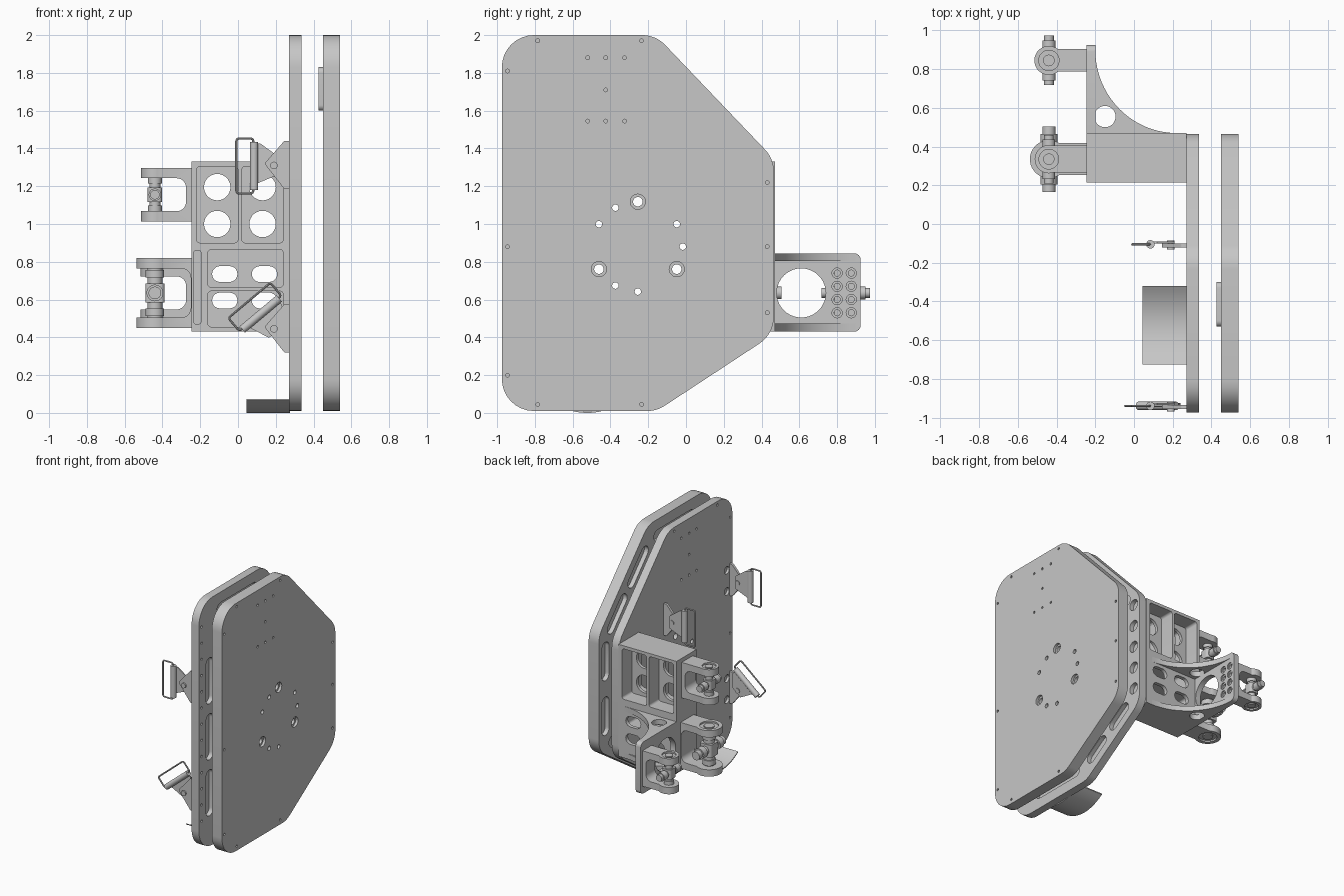
import bpy, bmesh, math
from mathutils import Vector

cube = bpy.data.objects.get("Cube")
if cube:
    bpy.data.objects.remove(cube)

GREY = (0.57, 0.57, 0.57, 1)
metal = bpy.data.materials.new("grey metal")
metal.use_nodes = True
metal.diffuse_color = GREY
metal.node_tree.nodes["Principled BSDF"].inputs["Base Color"].default_value = GREY

ORDER = {"x": lambda a, b, c: (c, a, b), "y": lambda a, b, c: (a, c, b), "z": lambda a, b, c: (a, b, c)}


# Profile helpers: each returns a list of 2D points
def circle(a, b, r, n=28):
    return [(a + r * math.cos(math.tau * i / n), b + r * math.sin(math.tau * i / n)) for i in range(n)]


def rect(a0, a1, b0, b1):
    return [(a0, b0), (a1, b0), (a1, b1), (a0, b1)]


def rounded(corners, r, n=8):
    pts = []
    for i, p in enumerate(corners):
        p = Vector(p)
        u = (Vector(corners[i - 1]) - p).normalized()
        v = (Vector(corners[(i + 1) % len(corners)]) - p).normalized()
        half = u.angle(v) / 2
        mid = p + (u + v).normalized() * (r / math.sin(half))
        s = p + u * (r / math.tan(half)) - mid
        e = p + v * (r / math.tan(half)) - mid
        turn = s.angle(e)
        for k in range(n + 1):
            t = k / n
            pts.append(tuple(mid + (s * math.sin((1 - t) * turn) + e * math.sin(t * turn)) / math.sin(turn)))
    return pts


def capsule(p, q, r):
    p, q = Vector(p), Vector(q)
    d = (q - p).normalized()
    a = math.atan2(d.y, d.x)
    pts = []
    for c, start in ((q, a - math.pi / 2), (p, a + math.pi / 2)):
        pts += [(c.x + r * math.cos(start + math.pi * k / 10), c.y + r * math.sin(start + math.pi * k / 10)) for k in range(11)]
    return pts


# Solid helpers: a part is a list of (profile, axis, low, high) extrusions
def make(name, solids):
    bm = bmesh.new()
    for pts, axis, lo, hi in solids:
        low = [bm.verts.new(ORDER[axis](a, b, lo)) for a, b in pts]
        high = [bm.verts.new(ORDER[axis](a, b, hi)) for a, b in pts]
        bm.faces.new(low)
        bm.faces.new(high)
        for i in range(len(pts)):
            bm.faces.new((low[i - 1], low[i], high[i], high[i - 1]))
    bmesh.ops.recalc_face_normals(bm, faces=bm.faces)
    mesh = bpy.data.meshes.new(name)
    bm.to_mesh(mesh)
    bm.free()
    mesh.materials.append(metal)
    ob = bpy.data.objects.new(name, mesh)
    bpy.context.collection.objects.link(ob)
    return ob


def select(ob):
    bpy.ops.object.select_all(action="DESELECT")
    ob.select_set(True)
    bpy.context.view_layer.objects.active = ob


def cut(ob, solids):
    cutter = make("cutter", solids)
    cutter.hide_render = True
    mod = ob.modifiers.new("cut", "BOOLEAN")
    mod.object, mod.solver, mod.use_self = cutter, "EXACT", True
    select(ob)
    bpy.ops.object.modifier_apply(modifier=mod.name)
    bpy.data.objects.remove(cutter)


# Two large panels: through holes, shallow screw holes, pockets facing the gap
outline = rounded([(-0.975, 0.01), (-0.155, 0.01), (0.465, 0.417), (0.465, 1.345), (-0.16, 2.0), (-0.975, 2.0)], 0.17)
rim = [(-0.945, z) for z in (0.2, 0.88, 1.81)] + [(0.43, z) for z in (0.53, 0.88, 1.22)]
rim += [(y, z) for y in (-0.785, -0.235) for z in (0.045, 1.97)]
grid = [(y, z) for y in (-0.52, -0.425, -0.325) for z in (1.545, 1.88)] + [(-0.425, 1.71)]
ring = lambda deg: (-0.255 + 0.238 * math.cos(math.radians(deg)), 0.88 + 0.238 * math.sin(math.radians(deg)))
bolts = [ring(d) for d in (0, 30, 120, 150, 240, 270)]
mounts = [ring(d) for d in (90, 210, 330)]
slots = [((-0.7, 1.87), (-0.28, 1.87)), ((-0.12, 1.8), (0.05, 1.62)), ((0.15, 1.52), (0.31, 1.35)),
         ((-0.1, 0.18), (0.03, 0.265)), ((0.16, 0.35), (0.29, 0.435)), ((-0.7, 0.14), (-0.28, 0.14))]
slots += [((-0.84, z), (-0.84, z + 0.28)) for z in (0.3, 0.75, 1.2)]
for name, x0, x1, face, side in (("outer_panel", 0.45, 0.54, 0.45, 0.54), ("inner_panel", 0.27, 0.335, 0.335, 0.27)):
    panel = make(name, [(outline, "x", x0, x1)])
    cut(panel, [(circle(y, z, 0.017), "x", 0, 1) for y, z in bolts] + [(circle(y, z, 0.025), "x", 0, 1) for y, z in mounts])
    cut(panel, [(circle(y, z, 0.01, 12), "x", side - 0.012, side + 0.012) for y, z in rim + grid])
    pockets = [(capsule(p, q, 0.045), "x", face - 0.035, face + 0.035) for p, q in slots]
    if name == "outer_panel":
        pockets += [(capsule((0.38, z), (0.38, z + 0.22), 0.045), "x", face - 0.035, face + 0.035) for z in (0.56, 1.0)]
        cut(panel, [(circle(y, z, 0.04), "x", side - 0.02, side + 0.02) for y, z in mounts])
    else:
        pockets += [(circle(0.395, z, 0.045), "x", face - 0.035, face + 0.035) for z in (0.56, 0.74, 0.92, 1.1, 1.28)]
        cut(panel, [(circle(-0.94, 0.25 + 0.13 * k, 0.01, 12), "x", face - 0.012, face + 0.012) for k in range(13)])
        cut(panel, [(circle(-0.905, z, 0.03), "x", x0 - 0.02, x0 + 0.02) for z in (0.36, 0.53, 1.23, 1.4)])
    cut(panel, pockets)
make("inner_pad", [(rounded(rect(-0.53, -0.3, 1.6, 1.83), 0.03), "x", 0.425, 0.452)])

# Curved foot tray, sagging in the middle
arc = [(-0.5225 + 0.2025 * t, 0.065 * t * t) for t in [k / 10 - 1 for k in range(21)]]
make("foot_tray", [(arc + [(y, z + 0.008) for y, z in reversed(arc)], "x", 0.045, 0.275)])

# Mounting box with windows, web holes and slots
box = make("mounting_box", [(rect(-0.245, 0.272, 0.215, 0.47), "z", 0.43, 1.33)])
columns = ((-0.22, 0.0), (0.02, 0.24))
pockets = [(rounded(rect(a, b, 0.9, 1.305), 0.02), "y", lo, hi) for a, b in columns for lo, hi in ((0.1, 0.32), (0.345, 0.6))]
pockets += [(rounded(rect(-0.16, 0.24, a, b), 0.02), "y", 0.1, 0.44) for a, b in ((0.455, 0.645), (0.665, 0.865))]
pockets.append((rounded(rect(-0.235, -0.195, 0.47, 0.86), 0.015), "y", 0.1, 0.26))
cut(box, pockets)
cut(box, [(circle(x, z, 0.07), "y", 0.1, 0.6) for x in (-0.11, 0.13) for z in (1.0, 1.195)]
    + [(capsule((x - 0.025, z), (x + 0.025, z), 0.042), "y", 0.1, 0.6) for x in (-0.07, 0.14) for z in (0.595, 0.735)])

# Rear bracket: drilled plate and two curved gussets
plate = make("bracket_plate", [(rounded(rect(0.4, 0.925, 0.43, 0.845), 0.035), "x", -0.245, -0.2)])
cut(plate, [(circle(0.61, 0.635, 0.13, 40), "x", -1, 1)]
    + [(circle(y, z, 0.016, 16), "x", -1, 1) for y in (0.8, 0.875) for z in (0.53, 0.6, 0.67, 0.74)])
cut(plate, [(circle(y, z, 0.027, 20), "x", -0.21, -0.1) for y in (0.8, 0.875) for z in (0.53, 0.6, 0.67, 0.74)])
curve = [(0.22 - 0.42 * math.cos(math.pi / 2 * k / 20), 0.9 - 0.43 * math.sin(math.pi / 2 * k / 20)) for k in range(21)]
for name, z in (("lower_gusset", 0.43), ("upper_gusset", 0.803)):
    gusset = make(name, [([(-0.205, 0.465), (-0.205, 0.9)] + curve + [(0.22, 0.465)], "z", z, z + 0.042)])
    cut(gusset, [(circle(-0.15, 0.555, 0.055), "z", 0, 2)])


# Clevis with vertical pin and cross joint
def clevis(name, y, z, height, r, width, pin_half, root):
    x, half, t = -0.44, height / 2, 0.055
    a = math.asin(width / r)
    nose = [(x + r * math.cos(a + (math.tau - 2 * a) * k / 28), y + r * math.sin(a + (math.tau - 2 * a) * k / 28)) for k in range(29)]
    body = make(name + "_clevis", [(nose + [(-0.24, y - width), (-0.24, y + width)], "z", z - half, z + half)])
    cut(body, [(rounded(rect(-0.8, root, z - half + t, z + half - t), 0.05), "y", y - 0.3, y + 0.3)])
    cut(body, [(circle(x, y, r * 0.7), "z", z + s * half - 0.012, z + s * half + 0.012) for s in (-1, 1)])
    make(name + "_pin", [(circle(x, y, r * 0.4), "z", z - half + 0.003, z + half - 0.003)])
    c = r * 0.52
    make(name + "_joint_block", [(rounded(rect(x - c, x + c, y - c, y + c), 0.02), "z", z - c, z + c)])
    make(name + "_collars", [(circle(x, y, r * 0.5), "z", z + s * half * 0.55 - 0.02, z + s * half * 0.55 + 0.02) for s in (-1, 1)])
    make(name + "_cross_pin", [(circle(x, z, r * 0.34), "y", y - pin_half, y + pin_half)])
    make(name + "_pin_bosses", [(circle(x, z, r * 0.45), "y", y + s * pin_half * 0.62 - 0.025, y + s * pin_half * 0.62 + 0.025) for s in (-1, 1)])


clevis("upper", 0.335, 1.155, 0.285, 0.073, 0.07, 0.125, -0.275)
clevis("lower", 0.335, 0.635, 0.37, 0.098, 0.083, 0.17, -0.25)
clevis("rear", 0.845, 0.635, 0.285, 0.075, 0.058, 0.128, -0.275)


# Latches: fixed ear, swinging plate, tube and wire loop
def latch(name, y, z, degrees):
    px = 0.19
    ear = rounded([(0.285, z - 0.125), (0.285, z + 0.13), (0.245, z + 0.13), (0.14, z + 0.01), (0.245, z - 0.125)], 0.012, 4)
    make(name + "_ear", [(ear, "y", y - 0.016, y + 0.004)])
    make(name + "_screw", [(circle(px, z, 0.02, 16), "y", y - 0.028, y + 0.02)])
    moving = [make(name + "_plate", [([(-0.1, 0.115), (-0.07, 0.115), (0.02, 0.05), (0.02, -0.05), (-0.1, -0.1)], "y", 0.004, 0.014)]),
              make(name + "_tube", [(circle(-0.105, 0, 0.022, 20), "z", -0.13, 0.125)])]
    data = bpy.data.curves.new(name + "_loop", "CURVE")
    data.dimensions, data.bevel_depth, data.bevel_resolution = "3D", 0.006, 2
    pts = rounded(rect(-0.199, -0.109, -0.148, 0.143), 0.015, 4)
    spline = data.splines.new("POLY")
    spline.points.add(len(pts) - 1)
    for p, (a, b) in zip(spline.points, pts):
        p.co = (a, 0, b, 1)
    spline.use_cyclic_u = True
    data.materials.append(metal)
    loop = bpy.data.objects.new(name + "_loop", data)
    bpy.context.collection.objects.link(loop)
    select(loop)
    bpy.ops.object.convert(target="MESH")
    for ob in moving + [bpy.context.object]:
        ob.location = (px, y, z)
        ob.rotation_euler.y = math.radians(degrees)


latch("front_upper_latch", -0.94, 1.31, 0)
latch("front_lower_latch", -0.94, 0.445, 50)
latch("middle_latch", -0.105, 1.31, 0)

# Smooth round surfaces, keep edges crisp
for ob in bpy.context.scene.objects:
    if ob.type == "MESH" and metal.name in ob.data.materials:
        select(ob)
        bpy.ops.object.shade_smooth_by_angle(angle=math.radians(30))
